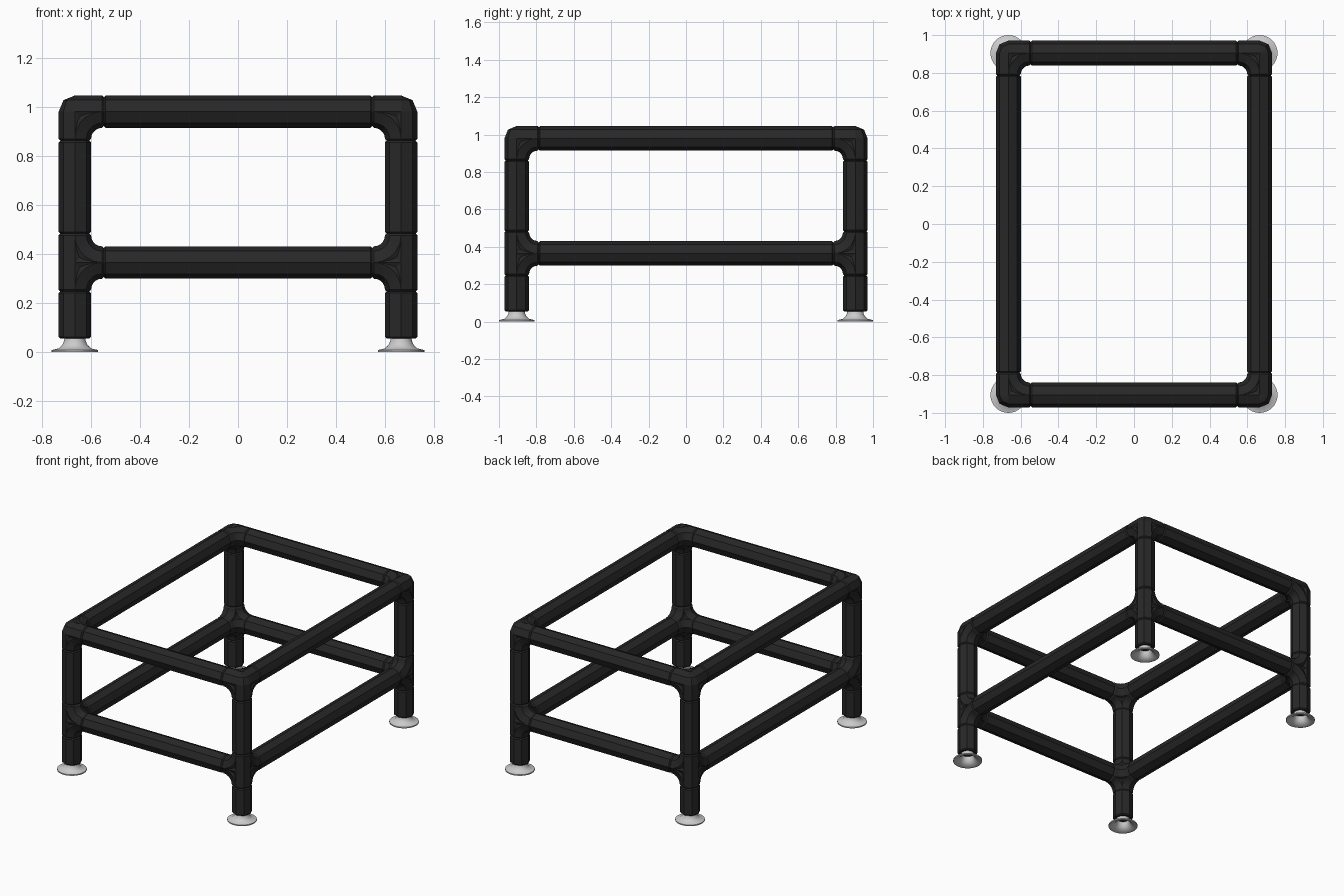
import bpy, bmesh
from math import sin, cos, pi
from mathutils import Vector

if "Cube" in bpy.data.objects:
    bpy.data.objects.remove(bpy.data.objects["Cube"])

R = 0.066                     # tube radius
CX, CY = 0.665, 0.905         # post centres
TOP, LOW = 0.98, 0.365        # rail heights
ARM = 0.118                   # reach of a fitting from its centre
X, Y, Z = Vector((1, 0, 0)), Vector((0, 1, 0)), Vector((0, 0, 1))


def material(name, value, rough):
    m = bpy.data.materials.new(name)
    m.use_nodes = True
    m.diffuse_color = (value, value, value, 1)
    node = m.node_tree.nodes["Principled BSDF"]
    node.inputs["Base Color"].default_value = m.diffuse_color
    node.inputs["Roughness"].default_value = rough
    return m


black = material("black", 0.02, 0.6)
grey = material("light grey", 0.6, 0.5)


def finish(bm, name, mat, smooth):
    bmesh.ops.recalc_face_normals(bm, faces=bm.faces)
    mesh = bpy.data.meshes.new(name)
    bm.to_mesh(mesh)
    bm.free()
    mesh.materials.append(mat)
    obj = bpy.data.objects.new(name, mesh)
    bpy.context.collection.objects.link(obj)
    if smooth:
        bpy.ops.object.select_all(action='DESELECT')
        obj.select_set(True)
        bpy.context.view_layer.objects.active = obj
        bpy.ops.object.shade_smooth_by_angle(angle=smooth)


def loft(bm, rings, caps=True):
    loops = [[bm.verts.new(p) for p in ring] for ring in rings]
    n = len(loops[0])
    for a, b in zip(loops, loops[1:]):
        for i in range(n):
            bm.faces.new((a[i], a[(i + 1) % n], b[(i + 1) % n], b[i]))
    if caps:
        bm.faces.new(loops[0])
        bm.faces.new(loops[-1])


def ring(centre, u, v, r, n=8):
    return [centre + r * (cos(2 * pi * i / n) * u + sin(2 * pi * i / n) * v)
            for i in range(n)]


def prism(bm, a, b, chamfer=(True, True)):
    """Eight-sided bar whose ends can be slightly chamfered."""
    d = (b - a).normalized()
    u = Z if abs(d.z) < 0.5 else X
    v = d.cross(u)
    c = 0.007
    rings = [ring(a, u, v, R - c)] if chamfer[0] else []
    rings.append(ring(a + d * c * chamfer[0], u, v, R))
    rings.append(ring(b - d * c * chamfer[1], u, v, R))
    if chamfer[1]:
        rings.append(ring(b, u, v, R - c))
    loft(bm, rings)


def bend(bm, centre, d1, d2):
    """Quarter bend that gives the rounded inner corner between two arms."""
    pivot = centre + (ARM - 0.007) * (d1 + d2)
    normal = d1.cross(d2)
    rings = []
    for k in range(6):
        t = k / 5 * pi / 2
        radial = -(cos(t) * d1 + sin(t) * d2)
        rings.append(ring(pivot + (ARM - 0.007) * radial, radial, normal, R))
    loft(bm, rings)


def fitting(name, centre, arms):
    bm = bmesh.new()
    for d in arms:
        prism(bm, centre, centre + d * ARM, (False, True))
    for i, a in enumerate(arms):
        for b in arms[i + 1:]:
            if abs(a.dot(b)) < 0.5:
                bend(bm, centre, a, b)
    # faceted outer corner
    ball = bmesh.ops.create_uvsphere(bm, u_segments=8, v_segments=4, radius=R)
    bmesh.ops.translate(bm, verts=ball["verts"], vec=centre)
    finish(bm, name, black, 0.5)


def tube(name, a, b):
    bm = bmesh.new()
    prism(bm, a, b)
    finish(bm, name, black, 0)


def foot(name, x, y):
    # thin flared cup, outside then inside
    profile = [(0.042, 0.062), (0.044, 0.045), (0.052, 0.028), (0.066, 0.015),
               (0.095, 0.008), (0.095, 0.0), (0.088, 0.0), (0.064, 0.008),
               (0.048, 0.022), (0.038, 0.045), (0.036, 0.062)]
    bm = bmesh.new()
    loft(bm, [ring(Vector((x, y, z)), X, Y, r, 32) for r, z in profile], False)
    finish(bm, name, grey, 0.7)


# Posts, fittings and feet at the four corners
for sx, side in ((-1, "right"), (1, "left")):
    for sy, end in ((-1, "front"), (1, "back")):
        tag = f"{end}_{side}"
        x, y = sx * CX, sy * CY
        base = Vector((x, y, 0))
        inward = [-sx * X, -sy * Y]
        fitting("top_corner_" + tag, base + TOP * Z, inward + [-Z])
        fitting("lower_joint_" + tag, base + LOW * Z, inward + [Z, -Z])
        tube("lower_post_" + tag, base + 0.055 * Z, base + (LOW - ARM) * Z)
        tube("upper_post_" + tag, base + (LOW + ARM) * Z, base + (TOP - ARM) * Z)
        foot("foot_" + tag, x, y)

# Rails at both heights
for level, z in (("top", TOP), ("lower", LOW)):
    for s, end, side in ((-1, "front", "right"), (1, "back", "left")):
        tube(f"{level}_rail_{end}", Vector((ARM - CX, s * CY, z)), Vector((CX - ARM, s * CY, z)))
        tube(f"{level}_rail_{side}", Vector((s * CX, ARM - CY, z)), Vector((s * CX, CY - ARM, z)))
